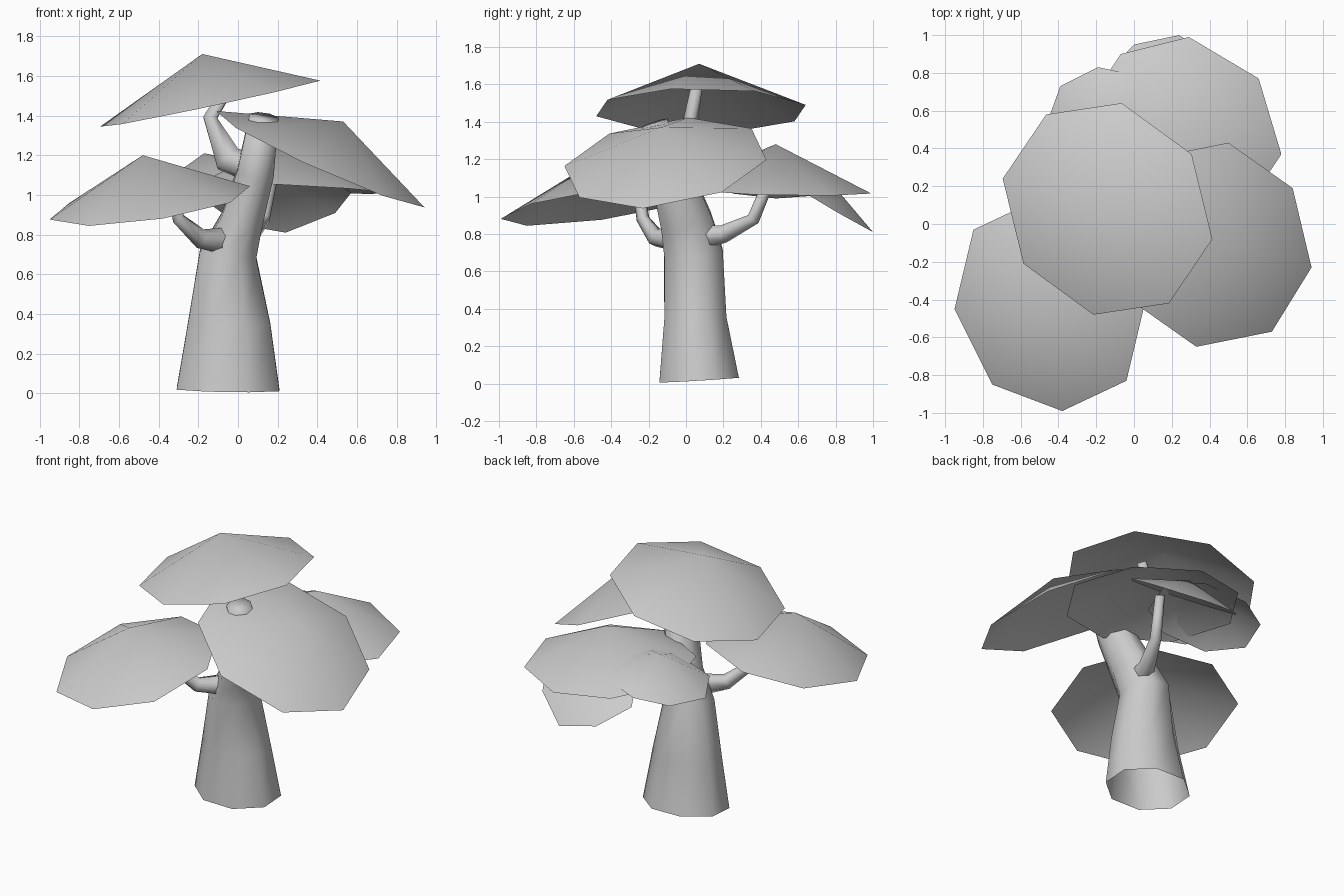
import bpy, math
from mathutils import Vector

cube = bpy.data.objects.get("Cube")
if cube:
    bpy.data.objects.remove(cube)

# Single plain grey for the whole tree
grey = bpy.data.materials.new("plain grey")
grey.use_nodes = True
grey.diffuse_color = (0.6, 0.6, 0.6, 1)
grey.node_tree.nodes["Principled BSDF"].inputs["Base Color"].default_value = (0.6, 0.6, 0.6, 1)


def make_object(name, verts, faces):
    mesh = bpy.data.meshes.new(name)
    mesh.from_pydata(verts, [], faces)
    mesh.materials.append(grey)
    mesh.shade_smooth()
    obj = bpy.data.objects.new(name, mesh)
    bpy.context.scene.collection.objects.link(obj)
    return obj


def canopy(name, centre, slope, apex, half_rim):
    """Open eight-sided cone; the second half of the rim mirrors the first."""
    offsets = half_rim + [(-x, -y) for x, y in half_rim]
    c = Vector(centre)
    rim = [c + Vector((x, y, x * slope[0] + y * slope[1])) for x, y in offsets]
    n = len(rim)
    # rim points run clockwise or anticlockwise; keep the outside facing up
    (ax, ay), (bx, by) = offsets[0], offsets[1]
    turn = ax * by - ay * bx > 0
    faces = [(i, (i + 1) % n, n) if turn else ((i + 1) % n, i, n) for i in range(n)]
    make_object(name, rim + [Vector(apex)], faces)


def limb(name, path, sides, capped=True):
    """Tapering tube through (point, x radius, y radius) stations."""
    points = [Vector(p) for p, _, _ in path]
    verts, faces = [], []
    for i, (_, rx, ry) in enumerate(path):
        tangent = points[min(i + 1, len(points) - 1)] - points[max(i - 1, 0)]
        turn = Vector((0, 0, 1)).rotation_difference(tangent)
        for k in range(sides):
            a = math.tau * (k + 0.5) / sides
            verts.append(points[i] + turn @ Vector((rx * math.cos(a), ry * math.sin(a), 0)))
    for i in range(len(path) - 1):
        for k in range(sides):
            a, b = i * sides + k, i * sides + (k + 1) % sides
            faces.append((a, b, b + sides, a + sides))
    if capped:
        faces.append(tuple(range(len(verts) - sides, len(verts))))
    obj = make_object(name, verts, faces)
    for v in obj.data.vertices:
        v.co.z = max(v.co.z, 0)


# Trunk, flared at the foot and leaning at the top
limb("trunk", [
    ((-0.05, 0.07, 0.02), 0.28, 0.23),
    ((-0.045, 0.05, 0.35), 0.225, 0.18),
    ((-0.05, 0.04, 0.70), 0.155, 0.17),
    ((0.02, 0.0, 0.87), 0.115, 0.15),
    ((0.09, -0.08, 1.12), 0.10, 0.12),
    ((0.13, -0.17, 1.39), 0.08, 0.08),
], 8)

# Branches carrying the outer canopies
limb("front_branch", [
    ((-0.06, -0.04, 0.77), 0.07, 0.07),
    ((-0.19, -0.16, 0.78), 0.05, 0.05),
    ((-0.30, -0.23, 0.88), 0.035, 0.035),
    ((-0.34, -0.26, 1.08), 0.03, 0.03),
], 6)
limb("back_branch", [
    ((0.0, 0.05, 0.78), 0.08, 0.08),
    ((0.06, 0.20, 0.80), 0.05, 0.05),
    ((0.13, 0.36, 0.88), 0.035, 0.035),
    ((0.18, 0.46, 1.12), 0.03, 0.03),
], 6)
limb("top_branch", [
    ((0.07, -0.05, 1.14), 0.08, 0.08),
    ((-0.05, 0.0, 1.18), 0.08, 0.08),
    ((-0.14, 0.02, 1.39), 0.04, 0.04),
    ((-0.01, 0.06, 1.60), 0.03, 0.03),
], 6)

# Leaf canopies
canopy("top_canopy", (-0.14, 0.08, 1.46), (0.216, 0.025), (-0.18, 0.07, 1.71),
       [(-0.555, 0.16), (-0.325, 0.50), (0.075, 0.56), (0.445, 0.29)])
canopy("left_canopy", (0.415, -0.11, 1.18), (-0.44, 0.10), (0.53, -0.13, 1.37),
       [(0.085, 0.54), (0.425, 0.30), (0.525, -0.12), (0.315, -0.46)])
canopy("front_canopy", (-0.445, -0.43, 0.96), (0.16, 0.16), (-0.48, -0.47, 1.20),
       [(-0.405, 0.40), (-0.505, -0.02), (-0.305, -0.42), (0.065, -0.56)])
canopy("back_canopy", (0.24, 0.46, 1.035), (-0.05, -0.03), (0.25, 0.48, 1.28),
       [(0.54, -0.09), (0.42, 0.31), (0.05, 0.53), (-0.31, 0.44)])
canopy("lower_back_canopy", (0.21, 0.72, 0.985), (-0.05, -0.62), (0.21, 0.78, 1.07),
       [(0.36, -0.07), (0.28, 0.10), (0.03, 0.28), (-0.21, 0.23)])
canopy("right_back_canopy", (-0.13, 0.51, 1.06), (0.20, 0.0), (-0.17, 0.51, 1.21),
       [(-0.06, 0.32), (-0.26, 0.22), (-0.35, -0.03), (-0.22, -0.26)])
